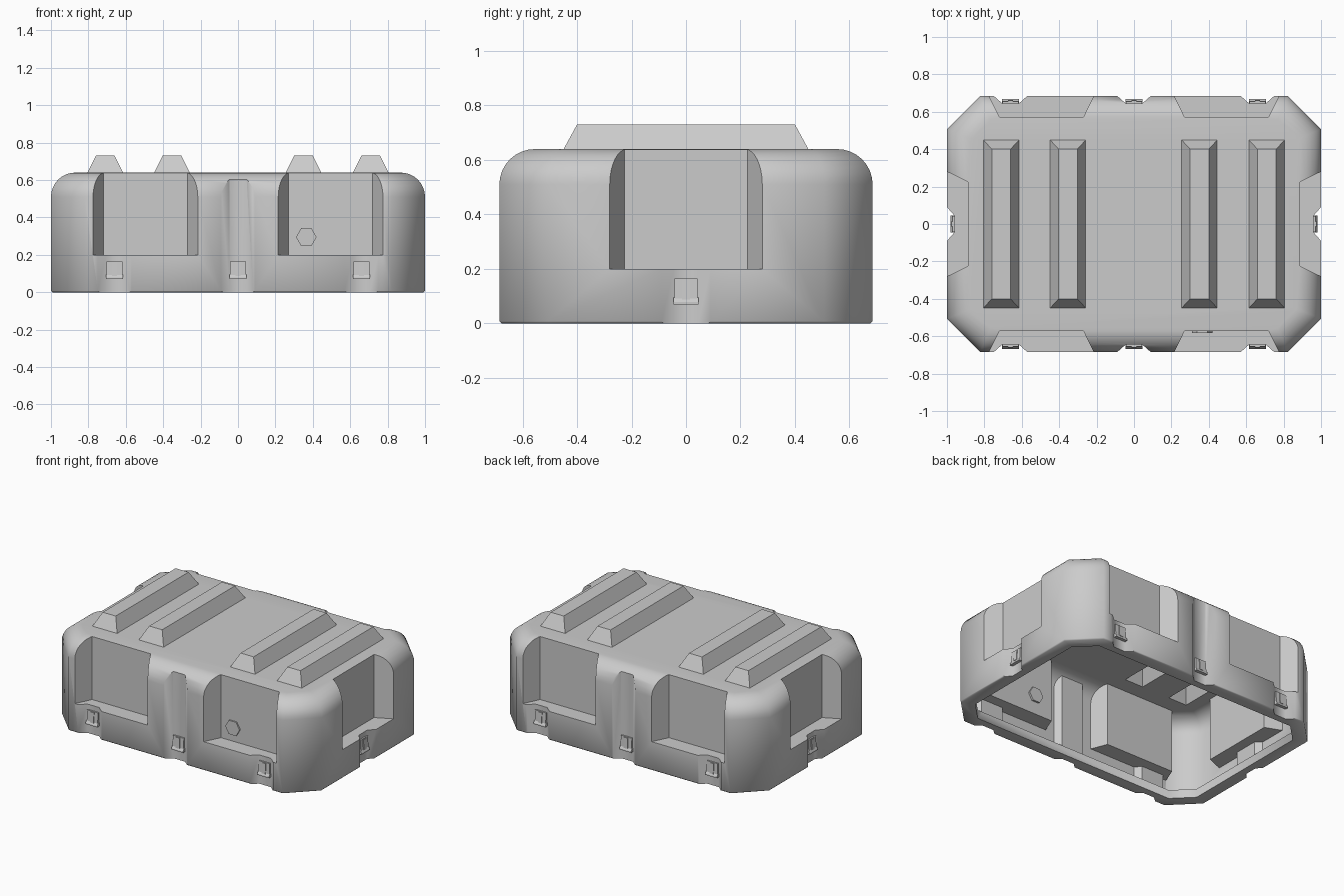
import bpy, bmesh
from math import sin, cos, pi

if "Cube" in bpy.data.objects:
    bpy.data.objects.remove(bpy.data.objects["Cube"])

HX, HY, H, R, WALL = 1.0, 0.685, 0.64, 0.13, 0.04


def loft(bm, loops):
    """Closed solid through matching loops of 3D points."""
    rings = [[bm.verts.new(p) for p in loop] for loop in loops]
    n = len(rings[0])
    for a, b in zip(rings, rings[1:]):
        for i in range(n):
            j = (i + 1) % n
            bm.faces.new((a[i], a[j], b[j], b[i]))
    bm.faces.new(rings[0][::-1])
    bm.faces.new(rings[-1])


def make(name, solids):
    bm = bmesh.new()
    for loops in solids:
        loft(bm, loops)
    bmesh.ops.recalc_face_normals(bm, faces=bm.faces[:])
    me = bpy.data.meshes.new(name)
    bm.to_mesh(me)
    bm.free()
    ob = bpy.data.objects.new(name, me)
    bpy.context.collection.objects.link(ob)
    return ob


def boolean(ob, tool, op):
    bpy.context.view_layer.objects.active = ob
    m = ob.modifiers.new("bool", 'BOOLEAN')
    m.operation, m.solver, m.object = op, 'EXACT', tool
    bpy.ops.object.modifier_apply(modifier=m.name)
    bpy.data.objects.remove(tool)


def smooth(ob, angle):
    bpy.ops.object.select_all(action='DESELECT')
    ob.select_set(True)
    bpy.context.view_layer.objects.active = ob
    bpy.ops.object.shade_smooth_by_angle(angle=angle * pi / 180)


def octagon(d, z):
    """Corner-cut rectangle, moved inward by d."""
    x, y, c = HX - d, HY - d, 0.178 - 0.586 * d
    return [(x, -y + c, z), (x, y - c, z), (x - c, y, z), (-x + c, y, z),
            (-x, y - c, z), (-x, -y + c, z), (-x + c, -y, z), (x - c, -y, z)]


def dome(d, z0, bevel):
    """Rounded-top octagonal block."""
    r, top = R - d * 0.5, H - d
    loops = [octagon(d + bevel, z0), octagon(d, z0 + bevel)] if bevel else [octagon(d, z0)]
    for i in range(9):
        a = i / 8 * pi / 2
        loops.append(octagon(d + r * (1 - cos(a)), top - r + r * sin(a)))
    return loops


def place(axis, s, u, d, z):
    """Point on a side wall: u along it, d deep into it."""
    return (u, s * (HY - d), z) if axis == 'y' else (s * (HX - d), u, z)


def recess(axis, s, u, w_out, w_in, depth, z0, z1, grow=0.0):
    """Tapered recess block reaching outside the wall."""
    e = 0.06
    wo = w_out + grow + (w_out - w_in) / depth * e
    pts = [(u - wo, -e), (u + wo, -e), (u + w_in + grow, depth + grow), (u - w_in - grow, depth + grow)]
    return [[place(axis, s, a, b, z) for a, b in pts] for z in (z0, z1)]


WALLS = [('y', -1), ('y', 1), ('x', -1), ('x', 1)]
LATCHES = [(a, s, u) for a, s in WALLS for u in ((-0.66, 0, 0.66) if a == 'y' else (0,))]


def pockets(grow):
    out = []
    for a, s in WALLS:
        for u in ((-0.495, 0.495) if a == 'y' else (0,)):
            out.append(recess(a, s, u, 0.28, 0.225, 0.112, 0.2 - grow, 0.9, grow))
    return make("pocket_cutter", out)


def grooves(grow):
    out = []
    for a, s, u in LATCHES:
        tall = a == 'y' and u == 0
        out.append(recess(a, s, u, 0.09, 0.045, 0.04, -0.1, 0.9 if tall else 0.25, grow))
    return make("groove_cutter", out)


def ridges(name, bx, by, z0, tx, ty, z1):
    def rect(c, x, y, z):
        return [(c - x, -y, z), (c + x, -y, z), (c + x, y, z), (c - x, y, z)]
    return make(name, [[rect(c, bx, by, z0), rect(c, tx, ty, z1)]
                       for c in (-0.71, -0.353, 0.35, 0.71)])


# lid shell: outer block with hand pockets, latch grooves and top ridges
shell = make("case_lid", [dome(0, 0, 0.008)])
boolean(shell, pockets(0), 'DIFFERENCE')
boolean(shell, grooves(0), 'DIFFERENCE')
boolean(shell, ridges("ridge_tool", 0.105, 0.46, 0.62, 0.05, 0.4, 0.73), 'UNION')

# hollow inside following the outer shape, with an inward rim at the bottom
cavity = make("cavity_tool", [dome(WALL, 0.06, 0)])
boolean(cavity, pockets(WALL), 'DIFFERENCE')
boolean(cavity, grooves(WALL), 'DIFFERENCE')
boolean(cavity, ridges("ridge_hollow", 0.08, 0.43, 0.58, 0.03, 0.375, 0.695), 'UNION')
boolean(cavity, make("rim_opening", [[octagon(0.09, -0.1), octagon(0.09, 0.08)]]), 'UNION')
boolean(shell, cavity, 'DIFFERENCE')
smooth(shell, 50)

# latch catches: sloping plate, raised centre tongue and a hooked foot
solids = []
for a, s, u in LATCHES:
    for hw, prof in (
        (0.042, [(0.05, 0.085), (0.026, 0.085), (0.03, 0.165), (0.05, 0.165)]),
        (0.014, [(0.05, 0.088), (0.021, 0.088), (0.025, 0.160), (0.05, 0.160)]),
        (0.045, [(0.05, 0.070), (0.018, 0.070), (0.018, 0.078), (0.028, 0.095), (0.05, 0.095)]),
    ):
        solids.append([[place(a, s, u + k * hw, d, z) for d, z in prof] for k in (-1, 1)])
make("latch_catches", solids)

# hexagonal pressure valve in the front right pocket
make("pressure_valve", [[[(0.365 + 0.055 * cos(i * pi / 3), y, 0.295 + 0.055 * sin(i * pi / 3))
                          for i in range(6)] for y in (-0.52, -0.583)]])
